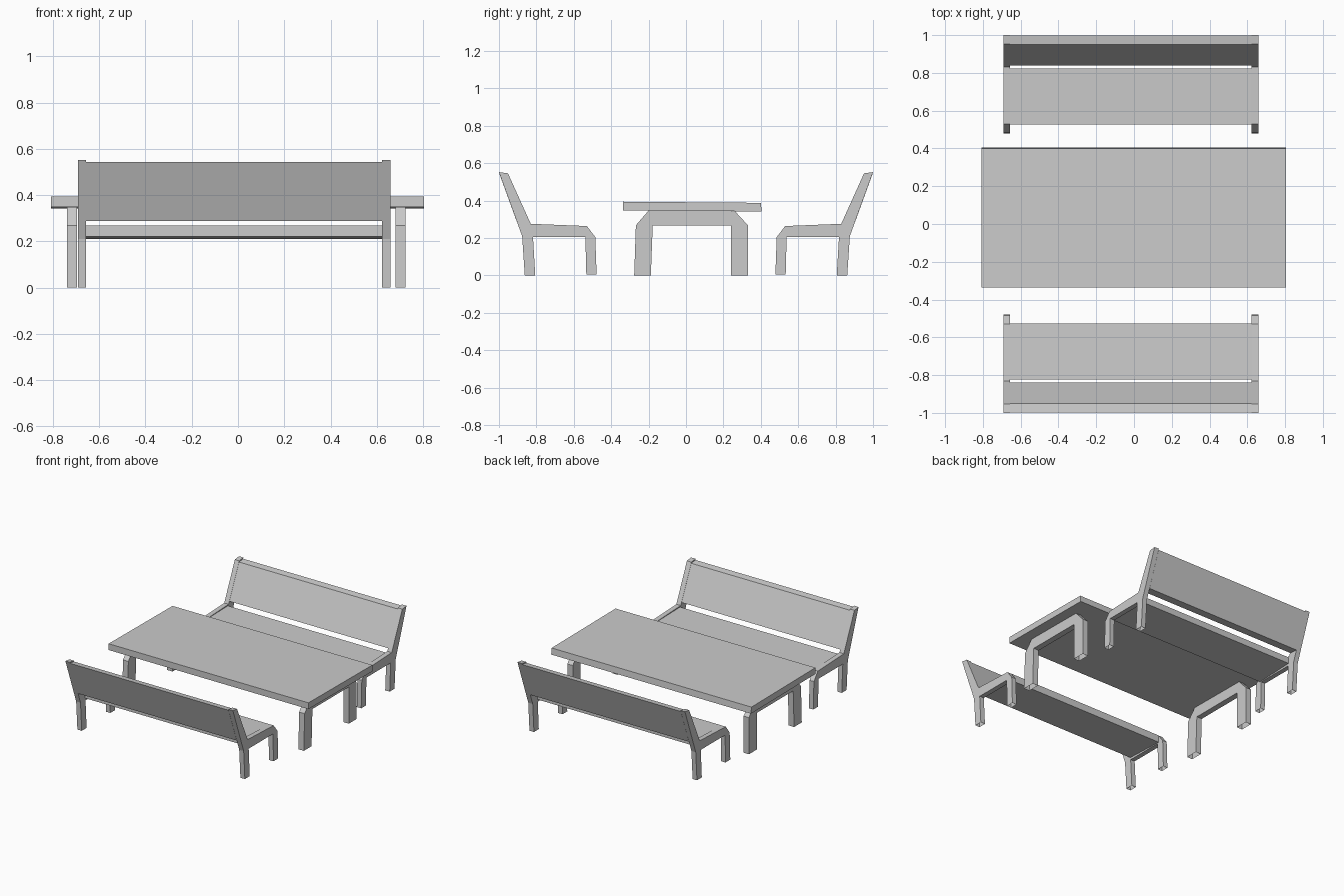
import bpy, bmesh

if "Cube" in bpy.data.objects:
    bpy.data.objects.remove(bpy.data.objects["Cube"])


def extrude_profile(name, profile, x0, x1, side=1, open_feet=False):
    """Extrude a (y, z) outline from x0 to x1; side=-1 mirrors it in y."""
    bm = bmesh.new()
    ring = [bm.verts.new((x0, y * side, z)) for y, z in profile]
    face = bm.faces.new(ring)
    out = bmesh.ops.extrude_face_region(bm, geom=[face])
    moved = [v for v in out["geom"] if isinstance(v, bmesh.types.BMVert)]
    bmesh.ops.translate(bm, verts=moved, vec=(x1 - x0, 0, 0))
    bmesh.ops.recalc_face_normals(bm, faces=bm.faces)
    if open_feet:
        feet = [f for f in bm.faces if all(v.co.z < 0.02 for v in f.verts)]
        bmesh.ops.delete(bm, geom=feet, context="FACES")
    mesh = bpy.data.meshes.new(name)
    bm.to_mesh(mesh)
    bm.free()
    obj = bpy.data.objects.new(name, mesh)
    bpy.context.collection.objects.link(obj)
    return obj


# Bench outlines, drawn for the front bench
bench_frame = [(-1.0, 0.552), (-0.952, 0.546), (-0.83, 0.276), (-0.53, 0.264),
               (-0.485, 0.205), (-0.478, 0.004), (-0.533, 0.004),
               (-0.538, 0.205), (-0.818, 0.205), (-0.806, 0.0),
               (-0.862, 0.0), (-0.876, 0.21)]
bench_seat = [(-0.822, 0.268), (-0.526, 0.262), (-0.526, 0.21), (-0.822, 0.222)]
bench_back = [(-0.998, 0.544), (-0.95, 0.538), (-0.84, 0.294), (-0.905, 0.288)]

for label, side in (("front", 1), ("rear", -1)):
    # Side frames with legs
    extrude_profile(f"{label}_bench_left_frame", bench_frame, -0.692, -0.657, side, True)
    extrude_profile(f"{label}_bench_right_frame", bench_frame, 0.623, 0.659, side, True)
    # Seat and backrest panels
    extrude_profile(f"{label}_bench_seat", bench_seat, -0.657, 0.623, side)
    extrude_profile(f"{label}_bench_backrest", bench_back, -0.657, 0.623, side)

# Table top, very slightly tilted
table_top = [(-0.337, 0.394), (0.4, 0.388), (0.405, 0.342), (-0.337, 0.348)]
extrude_profile("table_top", table_top, -0.808, 0.804)

# Table leg frames
table_leg = [(-0.277, 0.0), (-0.268, 0.268), (-0.2, 0.347), (0.262, 0.343),
             (0.332, 0.267), (0.332, 0.0), (0.241, 0.0), (0.241, 0.267),
             (-0.178, 0.267), (-0.188, 0.0)]
extrude_profile("table_left_leg_frame", table_leg, -0.74, -0.697, 1, True)
extrude_profile("table_right_leg_frame", table_leg, 0.681, 0.725, 1, True)
